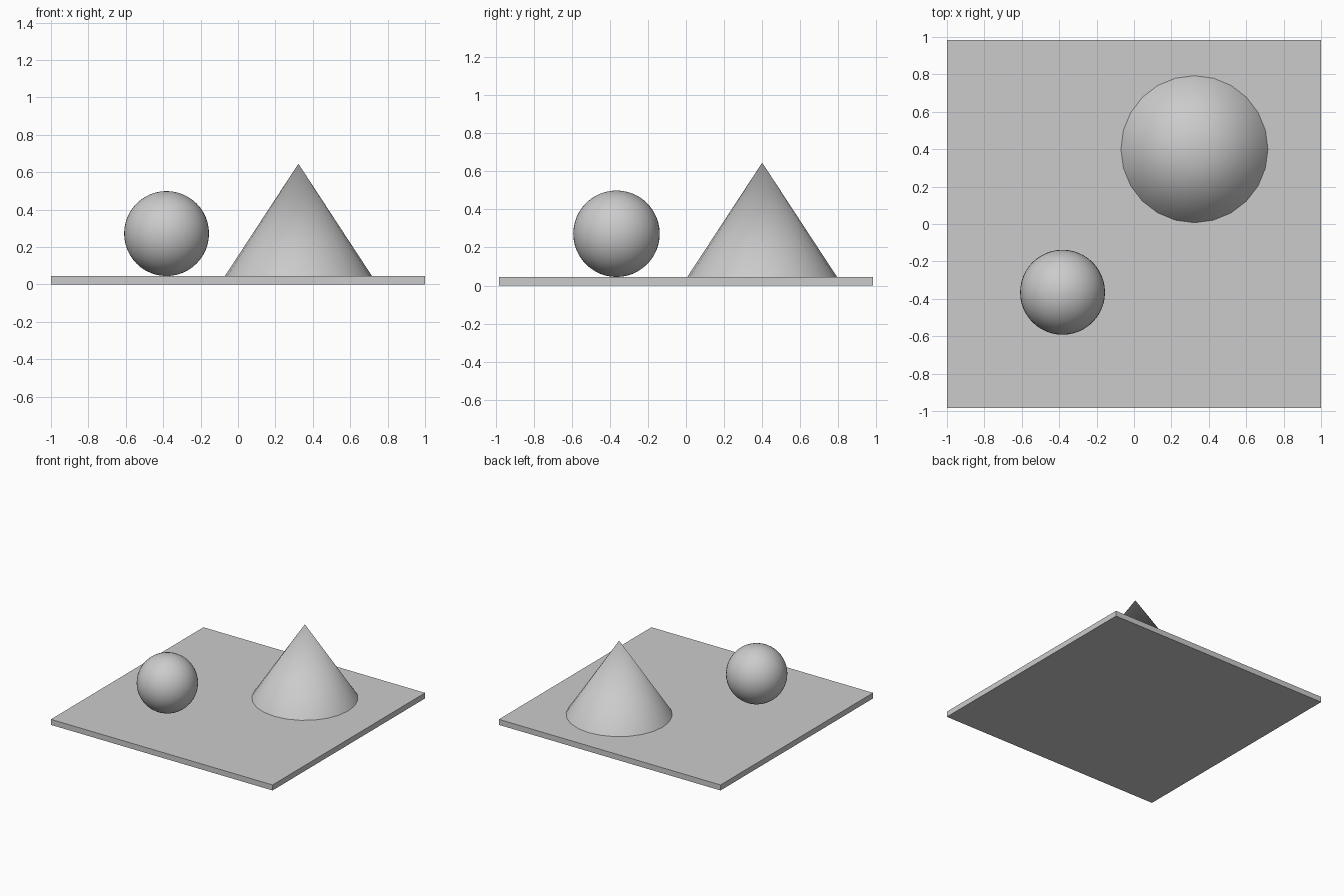
import bpy
import math

cube = bpy.data.objects.get("Cube")
if cube:
    bpy.data.objects.remove(cube, do_unlink=True)

PLATE_TOP = 0.045

# Single plain grey for everything
grey = bpy.data.materials.new("light_grey")
grey.use_nodes = True
colour = (0.6, 0.6, 0.6, 1)
grey.diffuse_color = colour
grey.node_tree.nodes["Principled BSDF"].inputs["Base Color"].default_value = colour


def finish(name, smooth=False):
    obj = bpy.context.object
    obj.name = obj.data.name = name
    obj.data.materials.append(grey)
    if smooth:
        bpy.ops.object.shade_smooth_by_angle(angle=math.radians(30))
    return obj


# Flat base plate
bpy.ops.mesh.primitive_cube_add(size=1, location=(0, 0, PLATE_TOP / 2))
plate = finish("base_plate")
plate.scale = (2, 1.966, PLATE_TOP)
bpy.ops.object.transform_apply(location=False, rotation=False, scale=True)

# Ball resting on the plate
radius = 0.227
bpy.ops.mesh.primitive_uv_sphere_add(
    segments=48, ring_count=24, radius=radius,
    location=(-0.382, -0.365, PLATE_TOP + radius))
finish("ball", smooth=True)

# Cone standing on the plate
height = 0.6
bpy.ops.mesh.primitive_cone_add(
    vertices=24, radius1=0.393, radius2=0, depth=height,
    location=(0.323, 0.4, PLATE_TOP + height / 2))
finish("cone", smooth=True)
